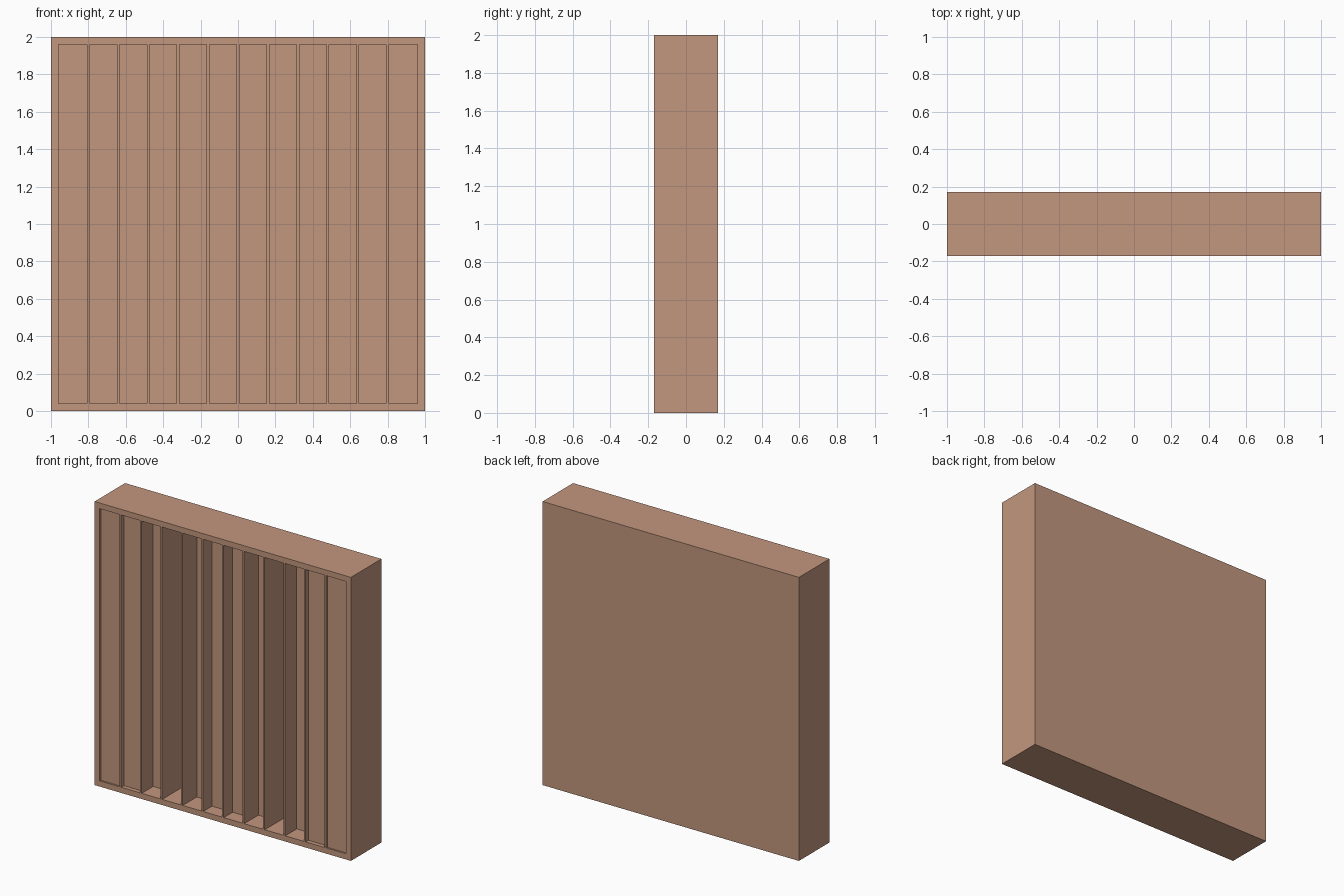
import bpy, bmesh
from mathutils import Vector

if "Cube" in bpy.data.objects:
    bpy.data.objects.remove(bpy.data.objects["Cube"])

# Acoustic diffuser panel: wells whose depths follow n*n mod 11
HALF_DEPTH = 0.17
FRAME = 0.04
FIN = 0.015
PITCH = 0.16
UNIT = 0.029
BASE = 0.012

wood = bpy.data.materials.new("warm wood")
wood.diffuse_color = (0.54, 0.31, 0.21, 1)
wood.use_nodes = True
wood.node_tree.nodes["Principled BSDF"].inputs["Base Color"].default_value = wood.diffuse_color

# Solid block
bm = bmesh.new()
bmesh.ops.create_cube(bm, size=1)
for v in bm.verts:
    v.co = Vector((v.co.x * 2, v.co.y * 2 * HALF_DEPTH, v.co.z * 2 + 1))

# Well borders: frame edges plus both sides of each fin
xs = [-1 + FRAME]
for i in range(-5, 6):
    xs += [i * PITCH - FIN / 2, i * PITCH + FIN / 2]
xs.append(1 - FRAME)


def front_face():
    return [f for f in bm.faces if f.normal.y < -0.9]


def cut(point, normal):
    faces = front_face()
    edges = {e for f in faces for e in f.edges}
    verts = {v for f in faces for v in f.verts}
    bmesh.ops.bisect_plane(bm, geom=list(verts) + list(edges) + faces,
                           plane_co=point, plane_no=normal)
    bm.normal_update()


bm.normal_update()
for x in xs:
    cut((x, 0, 0), (1, 0, 0))
for z in (FRAME, 2 - FRAME):
    cut((0, 0, z), (0, 0, 1))

# Sink each well to its own depth
for n in range(12):
    left, right = xs[2 * n], xs[2 * n + 1]
    depth = BASE + UNIT * (n * n % 11)
    if n * n % 11 == 1:
        depth = 0.03
    for f in front_face():
        c = f.calc_center_median()
        if left < c.x < right and FRAME < c.z < 2 - FRAME and c.y < -HALF_DEPTH + 1e-4:
            new = bmesh.ops.extrude_discrete_faces(bm, faces=[f])["faces"][0]
            for v in new.verts:
                v.co.y += depth
            break
    bm.normal_update()

bmesh.ops.recalc_face_normals(bm, faces=bm.faces)
mesh = bpy.data.meshes.new("diffuser_panel")
bm.to_mesh(mesh)
bm.free()
mesh.materials.append(wood)
panel = bpy.data.objects.new("diffuser_panel", mesh)
bpy.context.collection.objects.link(panel)
